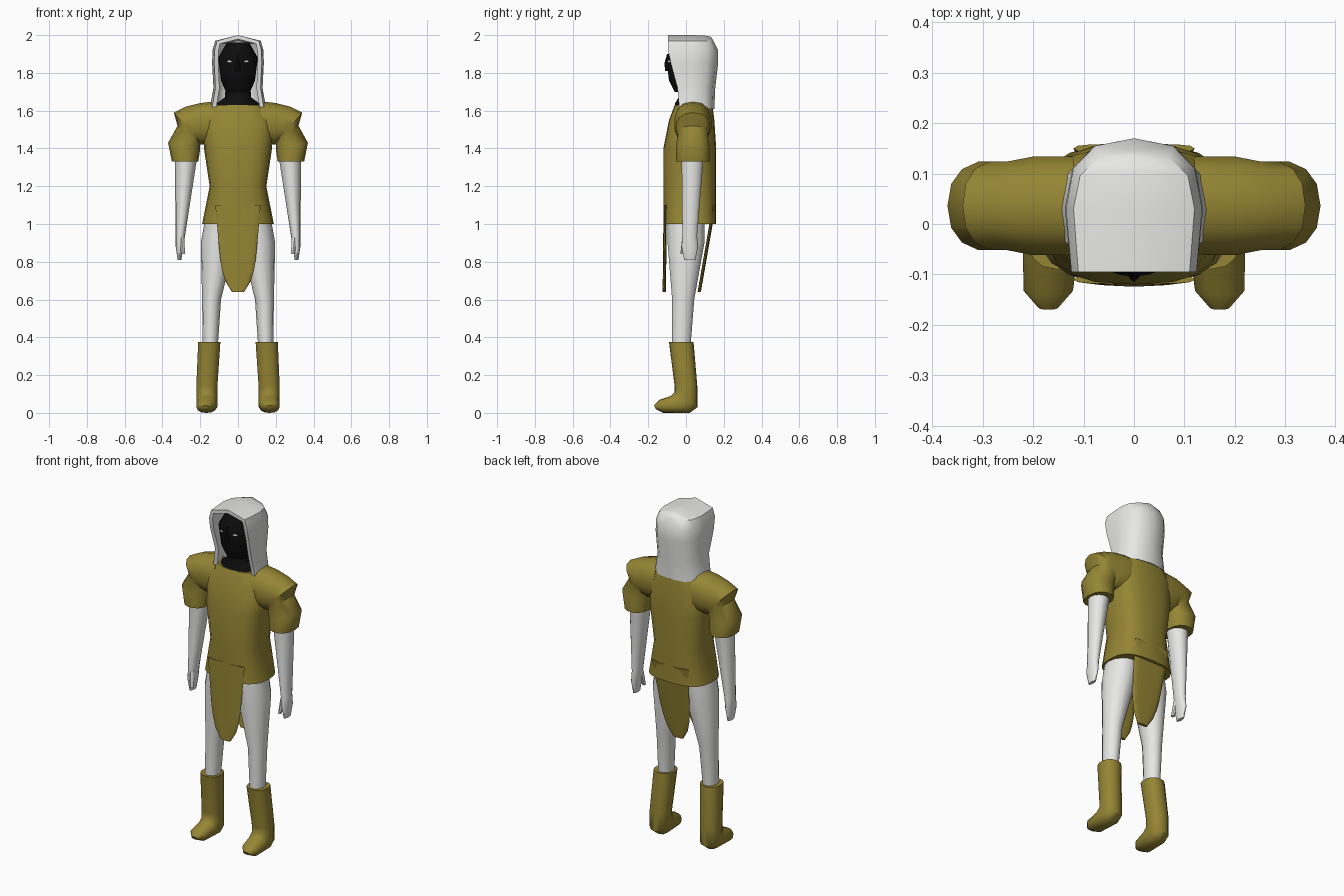
import bpy, bmesh, math
from mathutils import Matrix, Vector

default_cube = bpy.data.objects.get("Cube")
if default_cube:
    bpy.data.objects.remove(default_cube)


def material(name, red, green, blue):
    mat = bpy.data.materials.new(name)
    mat.use_nodes = True
    mat.diffuse_color = (red, green, blue, 1)
    shader = mat.node_tree.nodes["Principled BSDF"]
    shader.inputs["Base Color"].default_value = mat.diffuse_color
    return mat


olive = material("olive cloth", .3, .235, .034)
pale = material("pale cloth", .8, .8, .79)
black = material("black skin", .004, .004, .004)
white = material("eye white", .9, .9, .9)
parts = []


def add_object(name, bm, mat, mirror=False):
    mesh = bpy.data.meshes.new(name)
    bm.to_mesh(mesh)
    bm.free()
    obj = bpy.data.objects.new(name, mesh)
    bpy.context.collection.objects.link(obj)
    mesh.materials.append(mat)
    if mirror:
        obj.modifiers.new("Mirror", 'MIRROR')
    parts.append(obj)
    return obj


def rounded(angle, power):
    """Point on a unit superellipse; a higher power is boxier."""
    def bend(value):
        return math.copysign(abs(value) ** (2 / power), value)
    return bend(math.cos(angle)), bend(math.sin(angle))


def level(z, half, depth, x=0, y=0):
    """Horizontal ring: half width across x, half depth along y."""
    return Vector((x - half, y, z)), Vector((x + half, y, z)), Vector((0, depth, 0))


def sleeve_ring(inner_x, inner_z, outer_x, outer_z, depth=.09, y=.036):
    """Tilted ring from the armpit side to the outer side."""
    return Vector((inner_x, y, inner_z)), Vector((outer_x, y, outer_z)), Vector((0, depth, 0))


def boot_ring(front_y, front_z, back_y, back_z, half=.057, x=.165):
    """Tilted ring from the toe side to the heel side."""
    return Vector((x, front_y, front_z)), Vector((x, back_y, back_z)), Vector((half, 0, 0))


def loft(name, mat, *rings, mirror=False, sides=14, power=2):
    """Skin a closed surface through rings of (start, end, side vector)."""
    bm = bmesh.new()
    loops = []
    for start, end, side in rings:
        middle, along = (start + end) / 2, (end - start) / 2
        loop = []
        for i in range(sides):
            c, s = rounded(math.tau * i / sides, power)
            loop.append(bm.verts.new(middle + along * c + side * s))
        loops.append(loop)
    for lower, upper in zip(loops, loops[1:]):
        for i in range(sides):
            bm.faces.new((lower[i - 1], lower[i], upper[i], upper[i - 1]))
    bm.faces.new(loops[0])
    bm.faces.new(loops[-1])
    bmesh.ops.recalc_face_normals(bm, faces=bm.faces)
    return add_object(name, bm, mat, mirror)


# Tunic body, waisted and open at the neck
loft("tunic_body", olive,
     level(z=1, half=.19, depth=.14, y=.02),
     level(z=1.2, half=.15, depth=.14, y=.02),
     level(z=1.4, half=.18, depth=.14, y=.02),
     level(z=1.55, half=.19, depth=.12, y=.03),
     level(z=1.63, half=.13, depth=.1, y=.04),
     sides=20, power=2.8)


# Hanging flaps taper downwards and end in a rounded tip
def flap(name, top_y, tip_y, steps=8):
    rings = []
    for i in range(steps + 1):
        t = i / steps
        half = (.12 - .04 * t) * (1 - t ** steps * .6)
        y = top_y + (tip_y - top_y) * t
        rings.append(level(1.1 - .46 * t, half, depth=.009, y=y))
    loft(name, olive, *rings, power=3)


flap("front_flap", top_y=-.11, tip_y=-.115)
flap("back_flap", top_y=.15, tip_y=.07)

# Puffed sleeves run over the shoulder, pinch in and swell out again
loft("sleeve", olive,
     sleeve_ring(.12, 1.42, .12, 1.65, depth=.1),
     sleeve_ring(.2, 1.42, .2, 1.64, depth=.1),
     sleeve_ring(.2, 1.42, .28, 1.62),
     sleeve_ring(.2, 1.43, .34, 1.59),
     sleeve_ring(.2, 1.42, .32, 1.52, depth=.08),
     sleeve_ring(.2, 1.4, .37, 1.43),
     sleeve_ring(.21, 1.33, .35, 1.33),
     mirror=True, power=2.3)

# Arms taper into flat hands with thumbs
loft("arm", pale,
     level(z=1.36, half=.06, depth=.06, x=.275, y=.035),
     level(z=.94, half=.025, depth=.04, x=.305, y=.02),
     level(z=.88, half=.02, depth=.045, x=.31, y=.02),
     level(z=.81, half=.01, depth=.03, x=.31, y=.02),
     mirror=True)
loft("thumb", pale,
     level(z=.93, half=.015, depth=.02, x=.3),
     level(z=.84, half=.01, depth=.01, x=.29, y=-.02),
     mirror=True, sides=8)

# Legs meet at the hips
loft("leg", pale,
     level(z=1.05, half=.085, depth=.1, x=.085),
     level(z=.9, half=.09, depth=.1, x=.107),
     level(z=.6, half=.05, depth=.06, x=.14, y=-.015),
     level(z=.35, half=.04, depth=.05, x=.147, y=-.025),
     mirror=True)

# Boots bend from an upright shaft into the foot
loft("boot", olive,
     boot_ring(-.09, .375, .04, .375, half=.06, x=.152),
     boot_ring(-.06, .14, .06, .14),
     boot_ring(-.06, .11, .06, .03),
     boot_ring(-.08, .09, .02, 0),
     boot_ring(-.14, .07, -.12, 0, half=.05, x=.17),
     boot_ring(-.17, .04, -.16, .02, half=.02, x=.17),
     mirror=True, power=2.3)

# Dark neck, head and nose
loft("neck", black,
     level(z=1.6, half=.13, depth=.08, y=.02),
     level(z=1.64, half=.11, depth=.08, y=.02),
     level(z=1.67, half=.07, depth=.06, y=.02),
     level(z=1.73, half=.065, depth=.06, y=.01))
loft("head", black,
     level(z=1.7, half=.065, depth=.06),
     level(z=1.76, half=.09, depth=.09),
     level(z=1.88, half=.105, depth=.105),
     level(z=1.96, half=.06, depth=.06),
     sides=20)
loft("nose", black,
     level(z=1.81, half=.015, depth=.02, y=-.09),
     level(z=1.85, half=.01, depth=.02, y=-.095),
     level(z=1.9, half=.005, depth=.02, y=-.08),
     sides=8)

# Eyes are thin plates following the curve of the face
bm = bmesh.new()
eye_place = Matrix.Translation((.045, -.091, 1.86)) @ Matrix.Rotation(.45, 4, 'Z')
bmesh.ops.create_uvsphere(bm, u_segments=8, v_segments=6, radius=1,
                          matrix=eye_place @ Matrix.Diagonal((.013, .004, .006, 1)))
add_object("eyes", bm, white, mirror=True)

# Hood: half shell whose rows run from the front edge round to the back
bm = bmesh.new()


def hood_row(z, half, front, back, side_y=.03):
    row = [bm.verts.new((half * .92, front, z))]
    for i in range(4):
        c, s = rounded(math.pi / 6 * i, power=2.5)
        row.append(bm.verts.new((half * c, side_y + (back - side_y) * s, z)))
    return row


hood_rows = [hood_row(z=1.61, half=.15, front=-.035, back=.15),
             hood_row(z=1.72, half=.13, front=-.045, back=.155),
             hood_row(z=1.85, half=.137, front=-.08, back=.17),
             hood_row(z=1.92, half=.135, front=-.095, back=.17),
             hood_row(z=1.97, half=.12, front=-.095, back=.145)]
# The crown is a ridge on the middle plane that drops towards the back
hood_rows.append([bm.verts.new((0, v.co.y, 2 - .03 * (i / 4) ** 4))
                  for i, v in enumerate(hood_rows[-1])])
for lower, upper in zip(hood_rows, hood_rows[1:]):
    for i in range(4):
        bm.faces.new((lower[i], lower[i + 1], upper[i + 1], upper[i]))
bmesh.ops.remove_doubles(bm, verts=bm.verts, dist=.0001)
hood = add_object("hood", bm, pale, mirror=True)
thickness = hood.modifiers.new("Thickness", 'SOLIDIFY')
thickness.thickness = .022
thickness.offset = -1

# Apply the modifiers and smooth the rounded surfaces
bpy.ops.object.select_all(action='DESELECT')
for obj in parts:
    obj.select_set(True)
bpy.context.view_layer.objects.active = hood
bpy.ops.object.convert(target='MESH')
bpy.ops.object.shade_smooth_by_angle(angle=math.radians(45))
